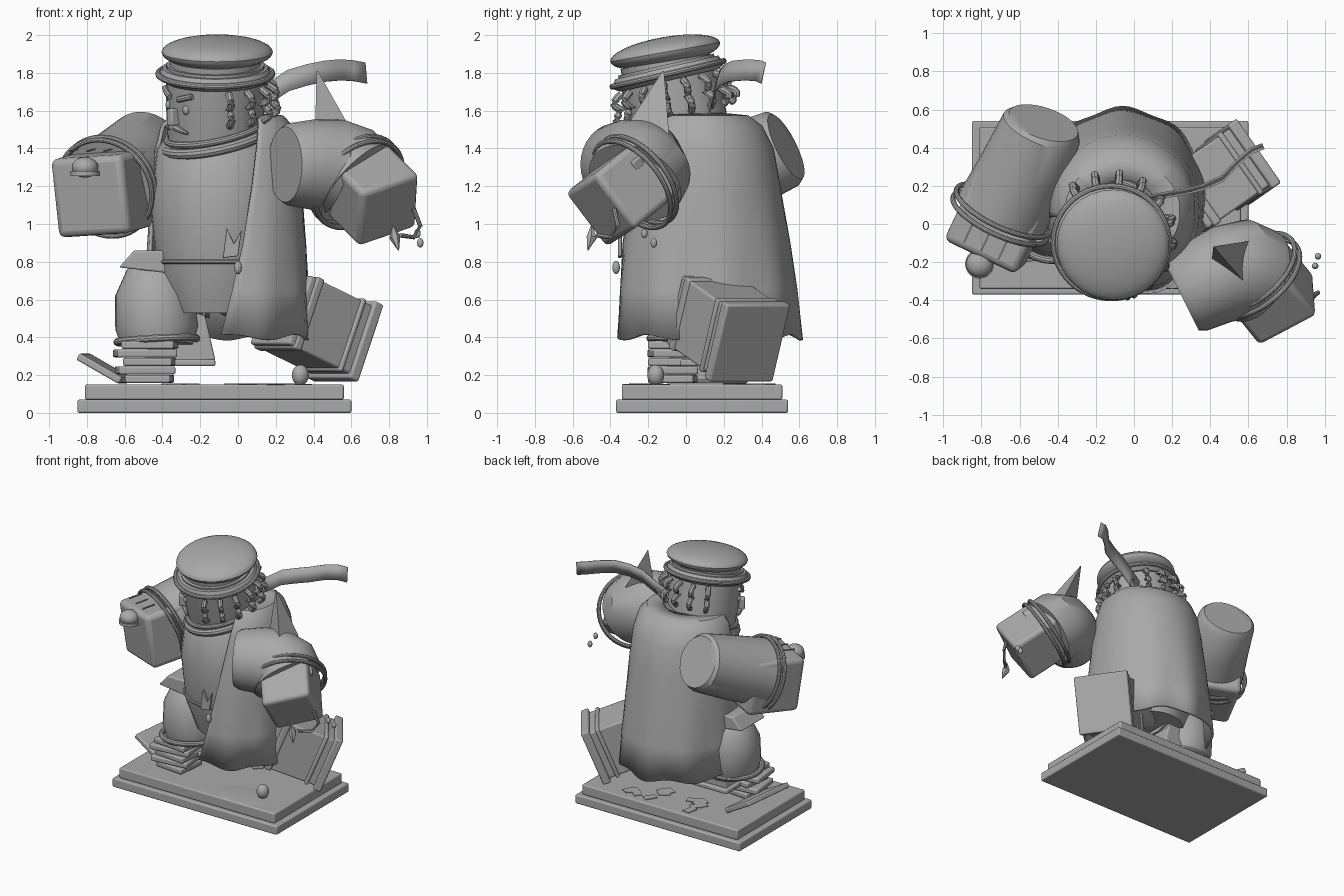
import bpy, bmesh, math, random
from mathutils import Matrix, Vector as V

if "Cube" in bpy.data.objects:
    bpy.data.objects.remove(bpy.data.objects["Cube"])

random.seed(4)
grey = bpy.data.materials.new("clay_grey")
grey.diffuse_color = (0.4, 0.4, 0.4, 1)
grey.use_nodes = True
grey.node_tree.nodes["Principled BSDF"].inputs["Base Color"].default_value = grey.diffuse_color


def finish(name, bm, bevel=0.0, solid=0.0):
    bmesh.ops.recalc_face_normals(bm, faces=bm.faces)
    me = bpy.data.meshes.new(name)
    bm.to_mesh(me)
    bm.free()
    ob = bpy.data.objects.new(name, me)
    bpy.context.collection.objects.link(ob)
    me.materials.append(grey)
    if solid:
        ob.modifiers.new("thickness", 'SOLIDIFY').thickness = solid
    if bevel:
        m = ob.modifiers.new("bevel", 'BEVEL')
        m.width, m.segments = bevel, 3
    return ob


def frame(a, up=(0, 0, 1)):
    """Rotation whose local y runs along a."""
    a, up = V(a).normalized(), V(up)
    if abs(a.dot(up)) > 0.9:
        up = V((0, 1, 0)) if abs(up.z) > 0.5 else V((0, 0, 1))
    s = a.cross(up).normalized()
    return Matrix((s, a, s.cross(a))).transposed()


def box(name, c, size, axis=(0, 1, 0), bevel=0.01, roll=0.0):
    bm = bmesh.new()
    m = Matrix.Translation(c) @ (frame(axis) @ Matrix.Rotation(roll, 3, 'Y')).to_4x4()
    bmesh.ops.create_cube(bm, size=1, matrix=m @ Matrix.Diagonal((*size, 1)))
    return finish(name, bm, bevel)


def ball(name, c, size, rot=Matrix()):
    bm = bmesh.new()
    bmesh.ops.create_uvsphere(bm, u_segments=32, v_segments=16, radius=1,
                              matrix=Matrix.Translation(c) @ rot @ Matrix.Diagonal((*size, 1)))
    return finish(name, bm)


def tube(name, pts, radii, n=32, up=(0, 0, 1), flat=1.0, closed=False):
    """Sweep a round (or flattened) section along points."""
    pts = [V(p) for p in pts]
    if isinstance(radii, (int, float)):
        radii = [radii] * len(pts)
    bm, rings, k = bmesh.new(), [], len(pts)
    for i, p in enumerate(pts):
        t = pts[(i + 1) % k] - pts[i - 1] if closed else pts[min(i + 1, k - 1)] - pts[max(i - 1, 0)]
        f = frame(t, up)
        rings.append([bm.verts.new(p + f @ V((math.cos(j * math.tau / n) * radii[i] * flat, 0,
                                              math.sin(j * math.tau / n) * radii[i]))) for j in range(n)])
    for i in range(k if closed else k - 1):
        a, b = rings[i], rings[(i + 1) % k]
        for j in range(n):
            bm.faces.new((a[j], a[(j + 1) % n], b[(j + 1) % n], b[j]))
    if not closed:
        bm.faces.new(rings[0])
        bm.faces.new(rings[-1])
    return finish(name, bm)


def hoop(name, c, axis, r, thick):
    f, c = frame(axis), V(c)
    pts = [c + f @ V((r * math.cos(i * math.tau / 48), 0, r * math.sin(i * math.tau / 48))) for i in range(48)]
    return tube(name, pts, thick, 10, up=V(axis).normalized(), closed=True)


def prism(name, outline, y0, y1, bevel=0.01):
    bm = bmesh.new()
    a = [bm.verts.new((x, y0, z)) for x, z in outline]
    b = [bm.verts.new((x, y1, z)) for x, z in outline]
    bm.faces.new(a)
    bm.faces.new(b)
    for i in range(len(a)):
        j = (i + 1) % len(a)
        bm.faces.new((a[i], a[j], b[j], b[i]))
    return finish(name, bm, bevel)


# plinth
box("plinth_lower", (-0.125, 0.085, 0.035), (1.45, 0.91, 0.07))
box("plinth_upper", (-0.125, 0.085, 0.11), (1.37, 0.85, 0.08))

# coat: open sweep, rows are (z, centre y, x radius, y radius, opening angle)
rows = [(0.4, 0.12, 0.45, 0.49, -94), (0.65, 0.115, 0.435, 0.47, -88), (0.9, 0.105, 0.42, 0.445, -82),
        (1.2, 0.1, 0.40, 0.40, -75), (1.4, 0.1, 0.38, 0.365, -70), (1.52, 0.09, 0.35, 0.315, -66),
        (1.575, 0.08, 0.30, 0.25, -62), (1.585, 0.07, 0.18, 0.16, -62)]
bm, grid = bmesh.new(), []
for i, (z, cy, rx, ry, start) in enumerate(rows):
    line = []
    for j in range(61):
        a = math.radians(start + (190 - start) * j / 60)
        c, s = math.cos(a), math.sin(a)
        if s < 0 < c:  # squarer front corner
            c, s = c ** 0.8, -(-s) ** 0.8
        fold = 1 + 0.02 * math.sin(9 * a) * max(0, 1 - i / 3)
        dz = 0.015 * math.sin(7 * a) if i == 0 else 0
        line.append(bm.verts.new((-0.06 + rx * fold * c, cy + ry * fold * s, z + dz)))
    grid.append(line)
for p, q in zip(grid, grid[1:]):
    for j in range(60):
        bm.faces.new((p[j], p[j + 1], q[j + 1], q[j]))
finish("coat", bm, solid=0.02)

# torso and belt
tube("torso", [(-0.1, 0.06, 0.53), (-0.1, 0.06, 0.75), (-0.1, 0.06, 1.1), (-0.1, 0.06, 1.4), (-0.1, 0.05, 1.56)],
     [0.25, 0.33, 0.365, 0.33, 0.2])
hoop("belt", (-0.1, 0.06, 0.8), (0, 0, 1), 0.335, 0.012)
prism("lapel_tip", [(-0.06, 0.98), (-0.08, 0.82), (0.0, 0.83), (0.02, 0.97), (-0.02, 0.9)], -0.36, -0.34, 0.004)
ball("pendant", (0.0, -0.37, 0.77), (0.02, 0.02, 0.035))

# head, tilted forward
H = Matrix.Translation((-0.12, -0.05, 1.6)) @ Matrix.Rotation(math.radians(13), 4, 'X')
up = H.to_3x3() @ V((0, 0, 1))
tube("head", [H @ V((0, 0, z)) for z in (-0.17, 0, 0.25)], [0.25, 0.26, 0.26])
tube("headband", [H @ V((0, 0, z)) for z in (0.165, 0.19, 0.235)], [0.27, 0.305, 0.28])
hoop("headband_edge", H @ V((0, 0, 0.2)), up, 0.302, 0.016)
ball("cap", (-0.11, -0.11, 1.91), (0.295, 0.295, 0.08), Matrix.Rotation(math.radians(10), 4, 'X'))
tube("cap_stem", [H @ V((0, 0, 0.2)), H @ V((0, 0, 0.28))], 0.24)
tube("neck", [H @ V((0, 0, z)) for z in (-0.26, -0.15)], [0.2, 0.265])
lean = up + V((-0.2, 0, 0))
hoop("collar_upper", H @ V((0, 0, -0.11)), lean, 0.262, 0.018)
hoop("collar_lower", H @ V((0, 0, -0.155)), lean, 0.27, 0.028)

# hair curls round the side and back
for i in range(10):
    a = math.radians(-75 + i * 22.5)
    pts = []
    for k in range(13):
        r = 0.278 + 0.045 * abs(math.sin(k / 12 * math.tau)) + 0.015 * k / 12
        pts.append(H @ V((r * math.cos(a), r * math.sin(a), 0.15 - 0.17 * k / 12)))
    tube("hair_curl", pts, 0.02, 8)


# face
def face_point(deg, z, r=0.27):
    a = math.radians(deg)
    return H @ V((r * math.cos(a), r * math.sin(a), z))


box("nose", face_point(215, 0.0, 0.27), (0.05, 0.06, 0.09), (-0.8, -0.57, 0))
for s in (-1, 1):
    tube("eyebrow", [face_point(215 + s * d, 0.09 + d * 0.0015) for d in (8, 18, 28)], 0.016, 8)
    ball("eye", face_point(215 + s * 18, 0.05, 0.255), (0.02, 0.02, 0.025))
    tube("moustache", [face_point(215 + s * d, -0.05 - d * 0.001) for d in (3, 12, 22)], [0.02, 0.015, 0.008], 8)

# headband tail
path = [(0.08, 0.13, 1.64), (0.18, 0.15, 1.7), (0.27, 0.165, 1.76), (0.37, 0.19, 1.79), (0.47, 0.235, 1.81),
        (0.55, 0.32, 1.817), (0.62, 0.38, 1.812), (0.685, 0.405, 1.8)]
bm = bmesh.new()
strip = [(bm.verts.new((x, y - 0.012, z - 0.055)), bm.verts.new((x - 0.01, y + 0.012, z + 0.055))) for x, y, z in path]
for p, q in zip(strip, strip[1:]):
    bm.faces.new((p[0], q[0], q[1], p[1]))
finish("headband_tail", bm, solid=0.008)

# arm on the -x side
ax = V((-0.4, -0.85, -0.33))
tube("sleeve_a", [(-0.475, 0.53, 1.41), (-0.485, 0.5, 1.395), (-0.58, 0.28, 1.3), (-0.69, 0.06, 1.21)],
     [0.19, 0.215, 0.235, 0.25])
for d in (0, 0.045):
    hoop("bracelet_a", V((-0.685, 0.07, 1.205)) + ax * d, ax, 0.27, 0.014)
box("fist_a", (-0.70, 0.03, 1.17), (0.42, 0.42, 0.42), (-0.42, -0.89, -0.12), 0.035, 0.06)
for k in range(3):
    box("finger_line_a", (-0.87 + k * 0.09, -0.05 - k * 0.045, 1.39), (0.008, 0.1, 0.008), (-0.42, -0.89, -0.12), 0)
ball("bell", (-0.81, -0.21, 1.3), (0.07, 0.07, 0.055))
tube("bell_rim", [(-0.81, -0.21, 1.255), (-0.81, -0.21, 1.28)], 0.076)

# arm on the +x side
ax = V((0.5, -0.62, -0.5))
tube("sleeve_b", [(0.25, -0.38, 1.315), (0.28, -0.365, 1.315), (0.4, -0.3, 1.315), (0.5, -0.255, 1.305),
                  (0.57, -0.24, 1.275), (0.63, -0.27, 1.22)], [0.2, 0.22, 0.24, 0.255, 0.265, 0.26])
for d in (-0.02, 0.03):
    hoop("bracelet_b", V((0.625, -0.265, 1.225)) + ax * d, ax, 0.27, 0.014)
box("fist_b", (0.7, -0.33, 1.17), (0.36, 0.38, 0.36), ax, 0.03, 0.35)
box("bracelet_clasp", (0.80, -0.27, 1.32), (0.07, 0.07, 0.06), ax)
tube("shoulder_spike", [(0.53, -0.2, 1.48), (0.42, -0.12, 1.81)], [0.13, 0.004], 3)
tube("tassel_cord", [(0.93, -0.38, 1.08), (0.965, -0.36, 0.99), (0.93, -0.4, 0.93), (0.86, -0.47, 0.94)], 0.012, 8)
tube("tassel_point", [(0.82, -0.5, 0.99), (0.83, -0.5, 0.93), (0.85, -0.52, 0.86)], [0.005, 0.03, 0.003], 6)
for p in ((0.95, -0.22, 0.95), (0.965, -0.17, 0.9)):
    ball("tassel_bead", p, (0.017, 0.017, 0.025))

# standing leg
tube("shin", [(-0.43, 0.04, 0.36), (-0.43, 0.05, 0.45), (-0.44, 0.06, 0.62), (-0.43, 0.07, 0.74), (-0.42, 0.08, 0.8)],
     [0.19, 0.22, 0.21, 0.16, 0.1])
prism("knee_guard", [(-0.63, 0.77), (-0.55, 0.86), (-0.28, 0.86), (-0.2, 0.75), (-0.17, 0.5), (-0.36, 0.74)],
      -0.1, 0.2)
tube("thigh", [(-0.4, 0.08, 0.7), (-0.15, 0.08, 0.7)], [0.13, 0.2])
prism("leg_flap", [(-0.4, 0.62), (-0.22, 0.72), (-0.12, 0.28), (-0.5, 0.25)], 0.03, 0.2)
box("flap_sole", (-0.32, 0.1, 0.265), (0.4, 0.26, 0.035))
hoop("shin_strap", (-0.43, 0.02, 0.385), (-0.05, 0.05, 1), 0.21, 0.02)
for i, w in enumerate((0.24, 0.30, 0.26, 0.32, 0.28)):
    box("ankle_block", (-0.48 + 0.012 * (-1) ** i, -0.07, 0.18 + i * 0.045), (w, 0.24, 0.042),
        (0.1 * (-1) ** i, 1, 0))
box("sandal", (-0.71, 0.12, 0.235), (0.44, 0.26, 0.04), (-0.87, 0.1, 0.5))

# raised leg ending in a block-shaped boot
ax = V((0.76, 0.53, -0.375)).normalized()
sole = V((0.59, 0.34, 0.367))
for name, d, ln, w, h in (("boot_sole", 0.03, 0.06, 0.41, 0.44), ("boot", 0.25, 0.46, 0.365, 0.39),
                          ("boot_strap", 0.12, 0.03, 0.39, 0.415), ("boot_cuff", 0.42, 0.05, 0.385, 0.41)):
    box(name, sole - ax * d, (w, ln, h), ax, 0.012)
tube("raised_thigh", [(0.0, 0.08, 0.7), sole - ax * 0.35], [0.2, 0.17])

# ground details: ball, puddle, scraps
ball("ground_ball", (0.33, -0.16, 0.2), (0.045, 0.045, 0.055))
ball("puddle", (0.2, -0.21, 0.15), (0.2, 0.13, 0.006))
for i in range(14):
    t = random.uniform(0, math.tau)
    box("paper_scrap", (random.uniform(-0.4, 0.35), random.uniform(0.2, 0.44), 0.153), (0.09, 0.06, 0.005),
        (math.cos(t), math.sin(t), 0), 0)

# smooth shading with sharp creases
for ob in bpy.context.collection.objects:
    ob.select_set(True)
    bpy.context.view_layer.objects.active = ob
bpy.ops.object.shade_smooth_by_angle(angle=math.radians(35))
